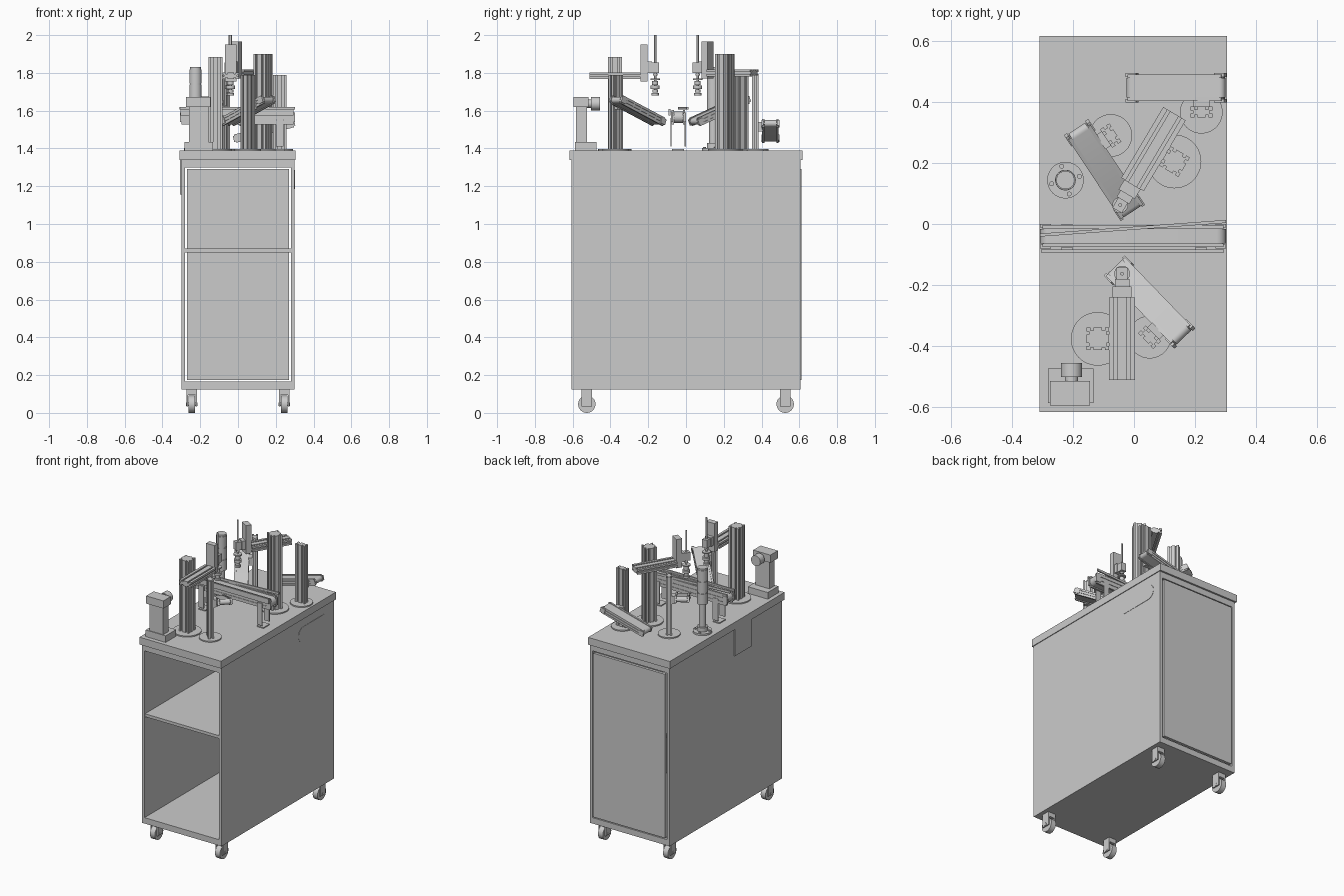
import bpy, bmesh, math
from mathutils import Matrix, Vector

if "Cube" in bpy.data.objects:
    bpy.data.objects.remove(bpy.data.objects["Cube"])

I = Matrix.Identity(4)
TOP = 1.39


def place(x, y, z=0, yaw=0, tilt=0):
    return (Matrix.Translation((x, y, z)) @ Matrix.Rotation(math.radians(yaw), 4, 'Z')
            @ Matrix.Rotation(math.radians(-tilt), 4, 'Y'))


def finish(name, bm, M=I, smooth=False):
    bmesh.ops.recalc_face_normals(bm, faces=bm.faces)
    me = bpy.data.meshes.new(name)
    bm.to_mesh(me)
    bm.free()
    if smooth:
        me.shade_smooth()
        me.set_sharp_from_angle(angle=0.6)
    ob = bpy.data.objects.new(name, me)
    ob.matrix_world = M
    bpy.context.collection.objects.link(ob)
    return ob


def box(name, x, y, z, M=I):
    """Box from (min, max) pairs."""
    bm = bmesh.new()
    bmesh.ops.create_cube(bm, size=1)
    for v in bm.verts:
        v.co = [(a + b) / 2 + c * (b - a) for (a, b), c in zip((x, y, z), v.co)]
    return finish(name, bm, M)


def cyl(name, p, r, h, axis='Z', M=I, seg=32):
    """Cylinder starting at p and running h along the axis."""
    R = {'Z': I, 'X': Matrix.Rotation(math.pi / 2, 4, 'Y'),
         'Y': Matrix.Rotation(-math.pi / 2, 4, 'X')}[axis]
    bm = bmesh.new()
    bmesh.ops.create_cone(bm, cap_ends=True, segments=seg, radius1=r, radius2=r, depth=h,
                          matrix=Matrix.Translation(p) @ R @ Matrix.Translation((0, 0, h / 2)))
    return finish(name, bm, M, True)


def extrude(name, pts, vec, M=I, smooth=False):
    bm = bmesh.new()
    f = bm.faces.new([bm.verts.new(p) for p in pts])
    g = bmesh.ops.extrude_face_region(bm, geom=[f])
    bmesh.ops.translate(bm, vec=vec, verts=[v for v in g['geom'] if isinstance(v, bmesh.types.BMVert)])
    return finish(name, bm, M, smooth)


def slotted(name, w, d, nw, nd, length, M=I, n=.005, depth=.009):
    """Slotted aluminium extrusion along local Z, with nw and nd slots per side."""
    pts = []
    for k, (a, b, c) in enumerate([(w, d, nw), (d, w, nd), (w, d, nw), (d, w, nd)]):
        R = Matrix.Rotation(k * math.pi / 2, 3, 'Z')
        side = [(-a / 2, -b / 2)]
        for i in range(c):
            m = -a / 2 + (i + .5) * a / c
            side += [(m - n, -b / 2), (m - n, -b / 2 + depth), (m + n, -b / 2 + depth), (m + n, -b / 2)]
        pts += [R @ Vector((x, y, 0)) for x, y in side]
    return extrude(name, pts, (0, 0, length), M)


def stadium(a, h, plane):
    """Rounded bar outline, half length a, height h."""
    r = h / 2
    out = []
    for s in (0, 1):
        for i in range(13):
            t = -math.pi / 2 + math.pi * (i / 12 + s)
            u, v = (a - r) * (1 - 2 * s) + r * math.cos(t), r * math.sin(t)
            out.append((u, 0, v) if plane == 'XZ' else (0, u, v))
    return out


# Cabinet carcass
for s in (-1, 1):
    box('side_panel', sorted((s * .28, s * .30)), (-.605, .605), (.125, 1.34))
box('cabinet_floor', (-.28, .28), (-.605, .605), (.125, .165))
box('cabinet_ceiling', (-.28, .28), (-.605, .605), (1.30, 1.34))
box('shelf', (-.28, .28), (-.60, .585), (.85, .87))
box('back_door', (-.27, .27), (.593, .612), (.175, 1.29))
box('worktop', (-.31, .305), (-.617, .617), (1.34, TOP))
box('side_control_plate', (-.306, -.30), (-.27, -.09), (1.155, 1.34))
extrude('side_grip_plate', stadium(.163, .10, 'YZ'), (.003, 0, 0), place(.299, .383, 1.235), True)

# Casters
for x in (-.245, .245):
    for y in (-.525, .525):
        M = place(x, y)
        cyl('caster_wheel', (-.018, 0, .046), .046, .036, 'X', M)
        cyl('caster_axle', (-.03, 0, .046), .010, .06, 'X', M, 12)
        box('caster_mount', (-.028, .028), (-.028, .028), (.095, .125), M)
        for s in (-1, 1):
            box('caster_fork', sorted((s * .02, s * .028)), (-.028, .028), (.035, .10), M)


def conveyor(name, L, W, H, M):
    """Belt conveyor along local X, centred on its origin."""
    extrude(name + '_belt', stadium(L / 2, H * .8, 'XZ'), (0, W - .024, 0),
            M @ Matrix.Translation((0, -W / 2 + .012, 0)), True)
    for s in (-1, 1):
        y = s * (W / 2 - .006)
        for z in (-.36, 0, .36):
            box(name + '_side_rail', (-L / 2 + .008, L / 2 - .008), (y - .006, y + .006),
                (H * (z - .14), H * (z + .14)), M)
        box(name + '_rail_core', (-L / 2 + .01, L / 2 - .01), (y - .003, y + .003), (-H * .45, H * .45), M)
        for e in (-1, 1):
            box(name + '_end_bracket', sorted((e * (L / 2 - .035), e * L / 2)),
                sorted((s * (W / 2 - .008), s * (W / 2 + .004))), (-H * .35, H * .35), M)


# Inclined conveyors on slotted posts
for name, x, y, z, yaw, tilt, L in [('front_chute', .051, -.256, 1.60, -46, 21, .345),
                                    ('back_chute', -.097, .177, 1.60, 123.5, 21, .35),
                                    ('outfeed', .138, .447, 1.493, 0, 15, .335)]:
    conveyor(name, L, .088, .045, place(x, y, z, yaw, tilt))
    M = place(x, y, 0, yaw)
    cyl(name + '_base', (.083, -.08, TOP), .07, .008, 'Z', M, 48)
    slotted(name + '_post', .072, .036, 2, 1, .40, M @ Matrix.Translation((.083, -.08, TOP)))
    zc = z + .083 * math.tan(math.radians(tilt))
    box(name + '_bracket', (.055, .111), (-.063, -.04), (zc - .025, zc + .025), M)

# Cross conveyor with guides and supports
conveyor('cross_conveyor', .61, .072, .075, place(-.003, -.04, 1.565))
box('straight_guide', (-.305, .295), (-.093, -.083), (1.575, 1.61))
box('slanted_guide', (-.306, .306), (-.005, .005), (1.605, 1.62), place(-.003, -.014, 0, 4.2))
for x in (-.22, .22):
    for y in (-.080, -.004):
        box('conveyor_leg', (x - .02, x + .02), (y - .003, y + .003), (1.41, 1.56))
    box('conveyor_foot', (x - .025, x + .025), (-.075, -.01), (TOP, 1.397))

# Two pick and place stations
for name, x, y, yaw, top in [('front_picker', -.039, -.377, 0, 1.885), ('back_picker', .064, .246, 149.3, 1.90)]:
    M = place(x, y, 0, yaw)
    dz = top - 1.89
    cyl(name + '_base', (-.08, 0, TOP), .088, .008, 'Z', M, 48)
    slotted(name + '_column', .074, .074, 2, 2, top - TOP, M @ Matrix.Translation((-.08, 0, TOP)))
    slotted(name + '_arm', .086, .036, 2, 1, .27,
            M @ Matrix.Translation((0, .135, 1.79 + dz)) @ Matrix.Rotation(math.pi / 2, 4, 'X'))
    box(name + '_slide', (-.031, .031), (.135, .172), (1.76 + dz, 1.955 + dz), M)
    box(name + '_carriage', (-.024, .024), (.172, .196), (1.80, 1.86), M)
    box(name + '_tool_block', (-.018, .018), (.194, .234), (1.80, 1.855), M)
    cyl(name + '_rod', (0, .214, 1.70), .006, .30, 'Z', M, 16)
    for z, r, h in [(1.785, .012, .012), (1.762, .026, .008), (1.735, .016, .022),
                    (1.715, .024, .018), (1.695, .014, .018), (1.68, .019, .013)]:
        cyl(name + '_nozzle_ring', (0, .214, z), r, h, 'Z', M, 24)

# Signal tower
M = place(-.225, .144)
cyl('tower_base', (0, 0, TOP), .06, .012, 'Z', M, 48)
cyl('tower_collar', (0, 0, 1.40), .034, .03, 'Z', M)
cyl('tower_pole', (0, 0, 1.42), .022, .18, 'Z', M)
for i in range(3):
    cyl('tower_lamp', (0, 0, 1.585 + i * .08), .033, .074, 'Z', M)
cyl('tower_core', (0, 0, 1.585), .030, .245, 'Z', M)
for i in range(4):
    a = math.radians(15 + 90 * i)
    cyl('tower_bolt', (.047 * math.cos(a), .047 * math.sin(a), 1.40), .008, .008, 'Z', M, 12)

# Sensor stand in the front left corner
box('sensor_foot', (-.283, -.133), (-.588, -.475), (TOP, 1.435))
box('sensor_stand', (-.26, -.155), (-.583, -.525), (1.435, 1.62))
box('sensor_head', (-.275, -.145), (-.595, -.515), (1.62, 1.672))
cyl('sensor_lens_neck', (-.205, -.53, 1.637), .022, .04, 'Y')
cyl('sensor_lens', (-.205, -.502, 1.637), .035, .046, 'Y')
